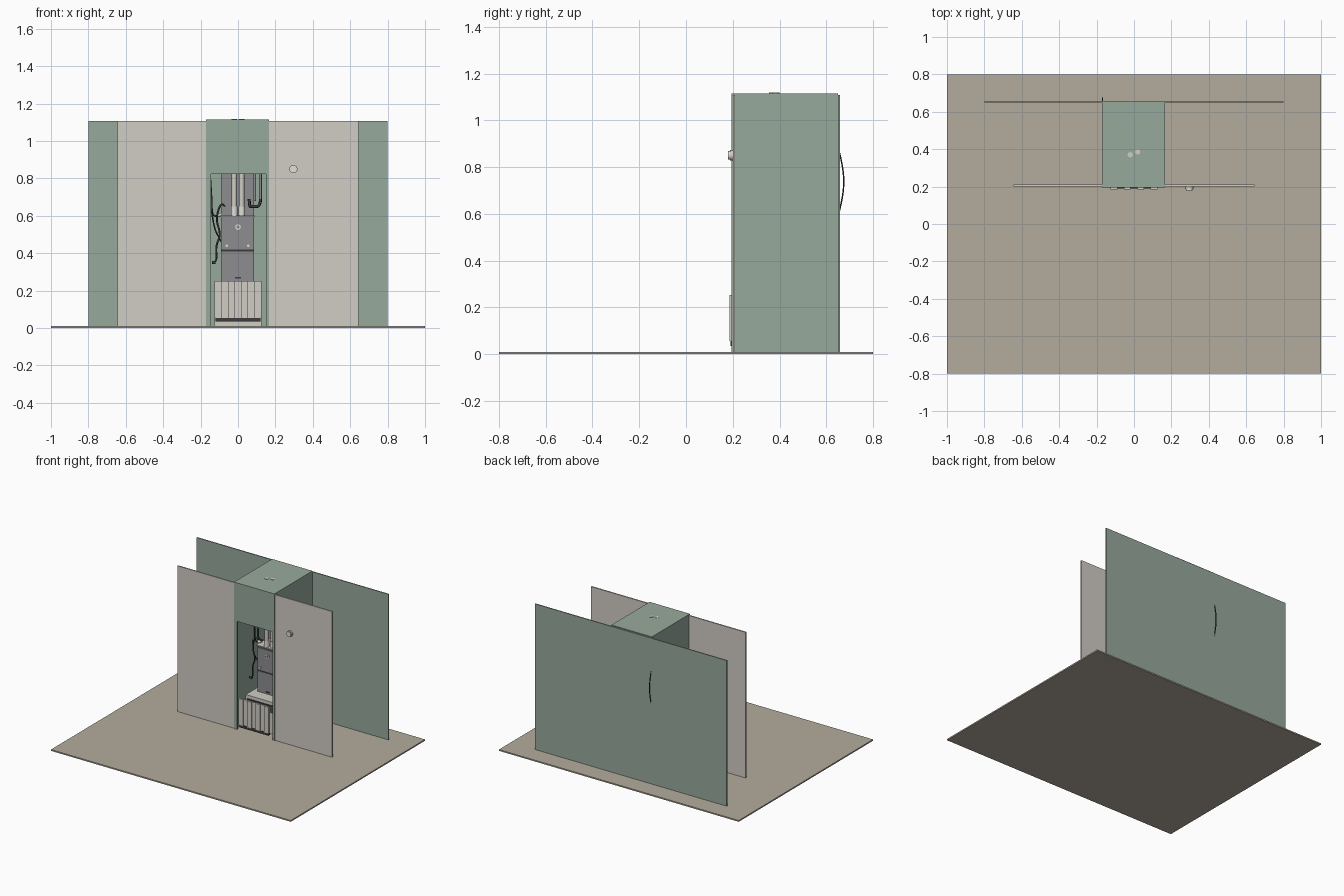
import bpy, math
from mathutils import Vector

cube = bpy.data.objects.get("Cube")
if cube:
    bpy.data.objects.remove(cube, do_unlink=True)


def material(name, r, g, b):
    rgba = [(c / 255) ** 2.2 for c in (r, g, b)] + [1]
    m = bpy.data.materials.new(name)
    m.use_nodes = True
    m.diffuse_color = rgba
    m.node_tree.nodes["Principled BSDF"].inputs["Base Color"].default_value = rgba
    return m


GREEN = material("sage_green", 150, 168, 155)
BEIGE = material("warm_beige", 208, 203, 195)
FLOOR = material("floor_taupe", 178, 170, 156)
GREY = material("steel_grey", 140, 140, 143)
DARK = material("dark_grey", 62, 62, 64)
WHITE = material("off_white", 225, 223, 216)


def add_mesh(name, verts, faces, mat):
    me = bpy.data.meshes.new(name)
    me.from_pydata(verts, [], faces)
    me.materials.append(mat)
    ob = bpy.data.objects.new(name, me)
    bpy.context.collection.objects.link(ob)
    return ob


def prism(name, outline, z0, z1, mat):
    n = len(outline)
    verts = [(x, y, z) for z in (z0, z1) for x, y in outline]
    faces = [(i, (i + 1) % n, (i + 1) % n + n, i + n) for i in range(n)]
    faces += [tuple(reversed(range(n))), tuple(range(n, 2 * n))]
    return add_mesh(name, verts, faces, mat)


def box(name, x, y, z, mat):
    return prism(name, [(x[0], y[0]), (x[1], y[0]), (x[1], y[1]), (x[0], y[1])],
                 z[0], z[1], mat)


def cylinder(name, start, end, radius, mat, sides=24):
    a, b = Vector(start), Vector(end)
    bpy.ops.mesh.primitive_cylinder_add(vertices=sides, radius=radius,
                                        depth=(b - a).length, location=(a + b) / 2)
    ob = bpy.context.object
    ob.name = name
    ob.rotation_euler = (b - a).to_track_quat("Z", "Y").to_euler()
    ob.data.materials.append(mat)
    bpy.ops.object.shade_smooth_by_angle()
    return ob


def tube(name, points, radius, mat):
    # Smooth bent pipe through the given points
    cu = bpy.data.curves.new(name, "CURVE")
    cu.dimensions = "3D"
    cu.bevel_depth = radius
    cu.bevel_resolution = 2
    cu.use_fill_caps = True
    sp = cu.splines.new("NURBS")
    sp.points.add(len(points) - 1)
    for p, co in zip(sp.points, points):
        p.co = (*co, 1)
    sp.order_u = 3
    sp.use_endpoint_u = True
    sp.resolution_u = 6
    tmp = bpy.data.objects.new(name + "_path", cu)
    bpy.context.collection.objects.link(tmp)
    me = bpy.data.meshes.new_from_object(tmp)
    bpy.data.objects.remove(tmp, do_unlink=True)
    me.materials.clear()
    me.materials.append(mat)
    ob = bpy.data.objects.new(name, me)
    bpy.context.collection.objects.link(ob)
    for p in me.polygons:
        p.use_smooth = True
    return ob


# Ground slab and the two wall planes
box("floor_slab", (-1, 1), (-.8, .8), (0, .01), FLOOR)
box("back_wall", (-.8, .8), (.65, .658), (.01, 1.108), GREEN)
box("front_wall_right", (-.645, -.167), (.2, .21), (.01, 1.108), BEIGE)
box("front_wall_left", (.164, .645), (.2, .21), (.01, 1.108), BEIGE)

# Closet shell with a doorway at the front
box("closet_side_right", (-.17, -.16), (.195, .65), (.01, 1.113), GREEN)
box("closet_side_left", (.157, .167), (.195, .65), (.01, 1.113), GREEN)
box("closet_roof", (-.17, .167), (.195, .65), (1.105, 1.115), GREEN)
box("closet_header", (-.16, .157), (.195, .206), (.825, 1.105), GREEN)
box("door_jamb_right", (-.16, -.145), (.195, .206), (.01, .825), GREEN)
box("door_jamb_left", (.15, .157), (.195, .206), (.01, .825), GREEN)

# Pleated panel across the bottom of the doorway
ribs = 4
left, width = -.125, .25
pitch = width / (ribs * 2 - 1)
front = []
for i in range(ribs * 2 - 1):
    y = .185 if i % 2 == 0 else .194
    front += [(left + i * pitch, y), (left + (i + 1) * pitch, y)]
prism("pleated_panel", front + [(.125, .2), (-.125, .2)], .055, .253, BEIGE)
box("panel_foot", (-.12, .12), (.19, .21), (.035, .055), DARK)

# Pedestal carrying the heating unit, with an air grille
box("pedestal", (-.125, .125), (.27, .63), (.01, .25), BEIGE)
box("grille_back", (-.11, .11), (.264, .27), (.17, .225), DARK)
for i in range(4):
    z = .178 + i * .012
    box("grille_slat", (-.11, .11), (.26, .266), (z, z + .005), GREY)

# Heating unit cabinet with door panels and a lid
box("heater_cabinet", (-.09, .085), (.36, .6), (.25, .595), GREY)
box("heater_lower_door", (-.085, .08), (.353, .36), (.257, .41), GREY)
box("heater_upper_door", (-.085, .08), (.353, .36), (.42, .585), GREY)
box("heater_seam", (-.088, .083), (.356, .36), (.41, .42), DARK)
box("heater_lid", (-.095, .09), (.35, .605), (.595, .603), BEIGE)
box("heater_handle", (-.015, .015), (.348, .353), (.266, .272), DARK)
for x in (-.06, .055):
    cylinder("door_latch", (x, .347, .44), (x, .354, .44), .007, WHITE, 12)
cylinder("sight_ring", (0, .346, .54), (0, .354, .54), .015, WHITE)
cylinder("sight_glass", (0, .343, .54), (0, .347, .54), .009, GREY)
box("supply_duct", (-.09, .085), (.48, .62), (.603, 1.105), GREY)

# Flue pipes through the roof
for x, y in ((-.02, .37), (.02, .385)):
    cylinder("flue_pipe", (x, y, .6), (x, y, 1.118), .014, BEIGE)
    cylinder("flue_collar", (x, y, .603), (x, y, .65), .018, WHITE)

# Dark service pipes on the right side
for y in (.4, .44):
    tube("gas_line", [(-.15, y, .82), (-.14, y, .68), (-.14, y, .6),
                      (-.1, y, .6), (-.085, y, .6)], .005, DARK)
tube("drain_hose", [(-.07, .34, .65), (-.09, .34, .68), (-.12, .34, .58),
                    (-.09, .34, .5), (-.12, .34, .44), (-.11, .34, .35),
                    (-.14, .34, .35)], .005, DARK)
tube("power_cable", [(-.14, .38, .62), (-.13, .36, .54), (-.1, .37, .48),
                     (-.088, .38, .46)], .004, DARK)
cylinder("gas_valve", (-.11, .4, .605), (-.085, .4, .605), .011, BEIGE, 16)
cylinder("shutoff_valve", (-.12, .34, .35), (-.14, .34, .35), .008, DARK, 16)

# Pipe loops on the left side
for x, r in ((.09, .007), (.12, .007)):
    cylinder("riser_pipe", (x, .4, .68), (x, .4, 1.1), r, GREY, 16)
tube("riser_bend", [(.12, .4, .69), (.12, .4, .65), (.075, .4, .65),
                    (.06, .4, .65), (.06, .4, .69)], .008, DARK)

# Round wall control
cylinder("wall_control_base", (.296, .2, .85), (.296, .188, .85), .022, BEIGE)
cylinder("wall_control_dial", (.296, .188, .85), (.296, .18, .85), .018, WHITE)

# Bowed pull handle on the back wall
arc = []
for i in range(9):
    t = i / 8
    arc.append((-.168, .657 + .018 * math.sin(math.pi * t), .615 + .245 * t))
tube("pull_handle", arc, .003, DARK)
